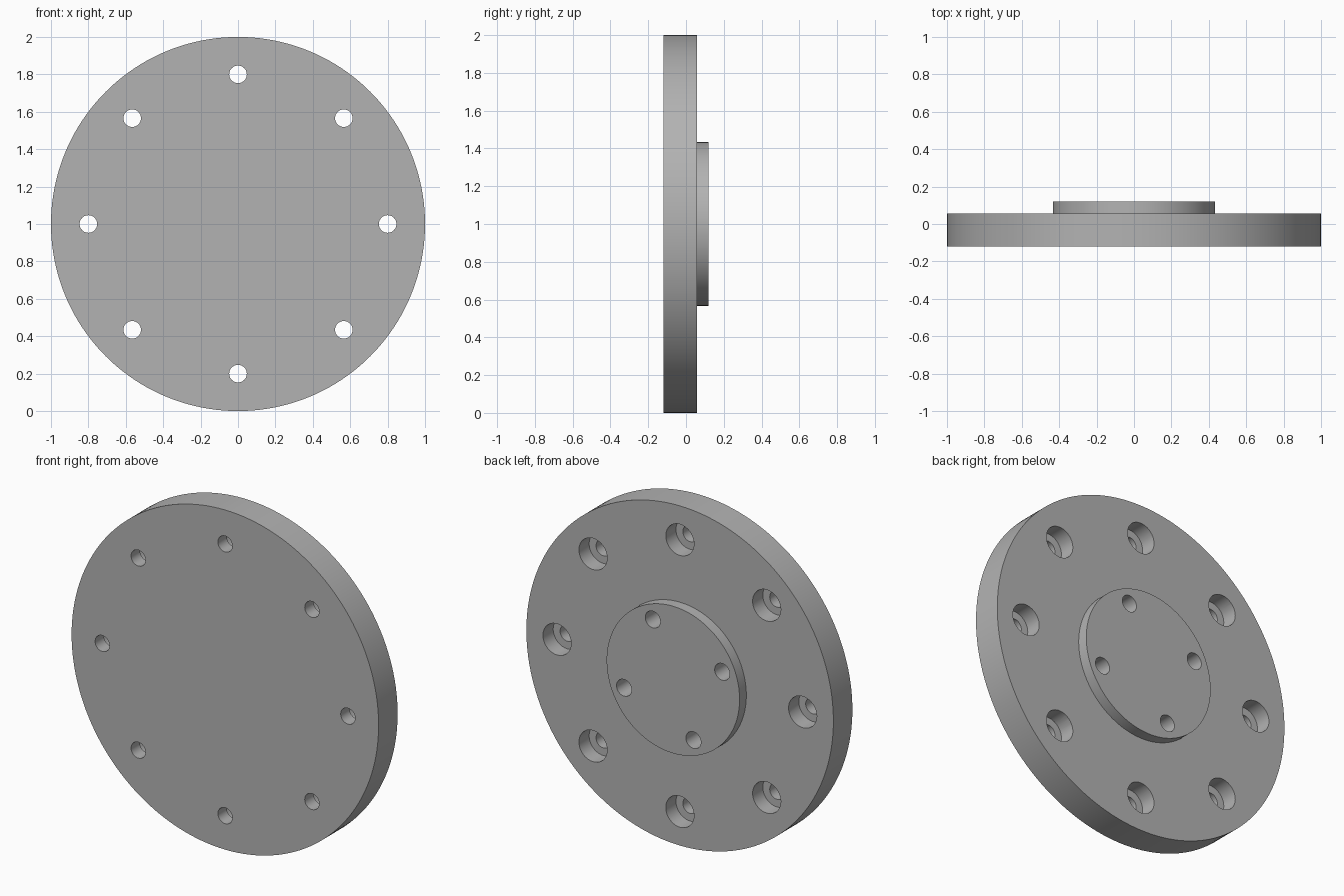
import bpy
import bmesh
from math import cos, sin, pi, radians
from mathutils import Vector

FRONT, STEP, BACK = -0.12, 0.057, 0.12   # depths of the faces along y
MID = 1.0                                # height of the disc centre

if "Cube" in bpy.data.objects:
    bpy.data.objects.remove(bpy.data.objects["Cube"])

grey = bpy.data.materials.new("machined_grey")
grey.use_nodes = True
colour = (0.45, 0.45, 0.45, 1)
grey.diffuse_color = colour
grey.node_tree.nodes["Principled BSDF"].inputs["Base Color"].default_value = colour


def add_turned(bm, profile, x, z, sides):
    """Closed solid turned about a y axis; profile is (radius, y) from front to back."""
    rings = []
    for radius, y in profile:
        rings.append([bm.verts.new((x + radius * cos(2 * pi * i / sides), y,
                                    z + radius * sin(2 * pi * i / sides)))
                      for i in range(sides)])
    for a, b in zip(rings, rings[1:]):
        for i in range(sides):
            j = (i + 1) % sides
            bm.faces.new((a[i], a[j], b[j], b[i]))
    bm.faces.new(rings[0])
    bm.faces.new(rings[-1])


def make_object(name, bm):
    bmesh.ops.recalc_face_normals(bm, faces=bm.faces)
    mesh = bpy.data.meshes.new(name)
    bm.to_mesh(mesh)
    bm.free()
    mesh.materials.append(grey)
    obj = bpy.data.objects.new(name, mesh)
    bpy.context.collection.objects.link(obj)
    return obj


def ring_of_holes(bm, profile, count, radius, start):
    for k in range(count):
        angle = radians(start) + 2 * pi * k / count
        add_turned(bm, profile, radius * cos(angle), MID + radius * sin(angle), 40)


# Disc with raised round boss on the back
bm = bmesh.new()
add_turned(bm, [(1, FRONT), (1, STEP), (0.433, STEP), (0.433, BACK)], 0, MID, 160)
flange = make_object("flange_plate", bm)

# Counterbored bolt holes through the rim, and blind holes in the boss
bm = bmesh.new()
floor = STEP - 0.095
ring_of_holes(bm, [(0.047, FRONT - 0.1), (0.047, floor),
                   (0.092, floor), (0.092, STEP + 0.1)], 8, 0.8, 0)
ring_of_holes(bm, [(0.049, BACK - 0.16), (0.049, BACK + 0.1)], 4, 0.346, 67.5)
cutter = make_object("hole_cutter", bm)
cutter.hide_render = True

cut = flange.modifiers.new("holes", "BOOLEAN")
cut.operation = "DIFFERENCE"
cut.solver = "EXACT"
cut.object = cutter

# Apply the cut, then drop the cutter
bpy.ops.object.select_all(action="DESELECT")
flange.select_set(True)
bpy.context.view_layer.objects.active = flange
bpy.ops.object.modifier_apply(modifier=cut.name)
bpy.data.objects.remove(cutter)
bpy.ops.object.shade_smooth_by_angle(angle=radians(30))
